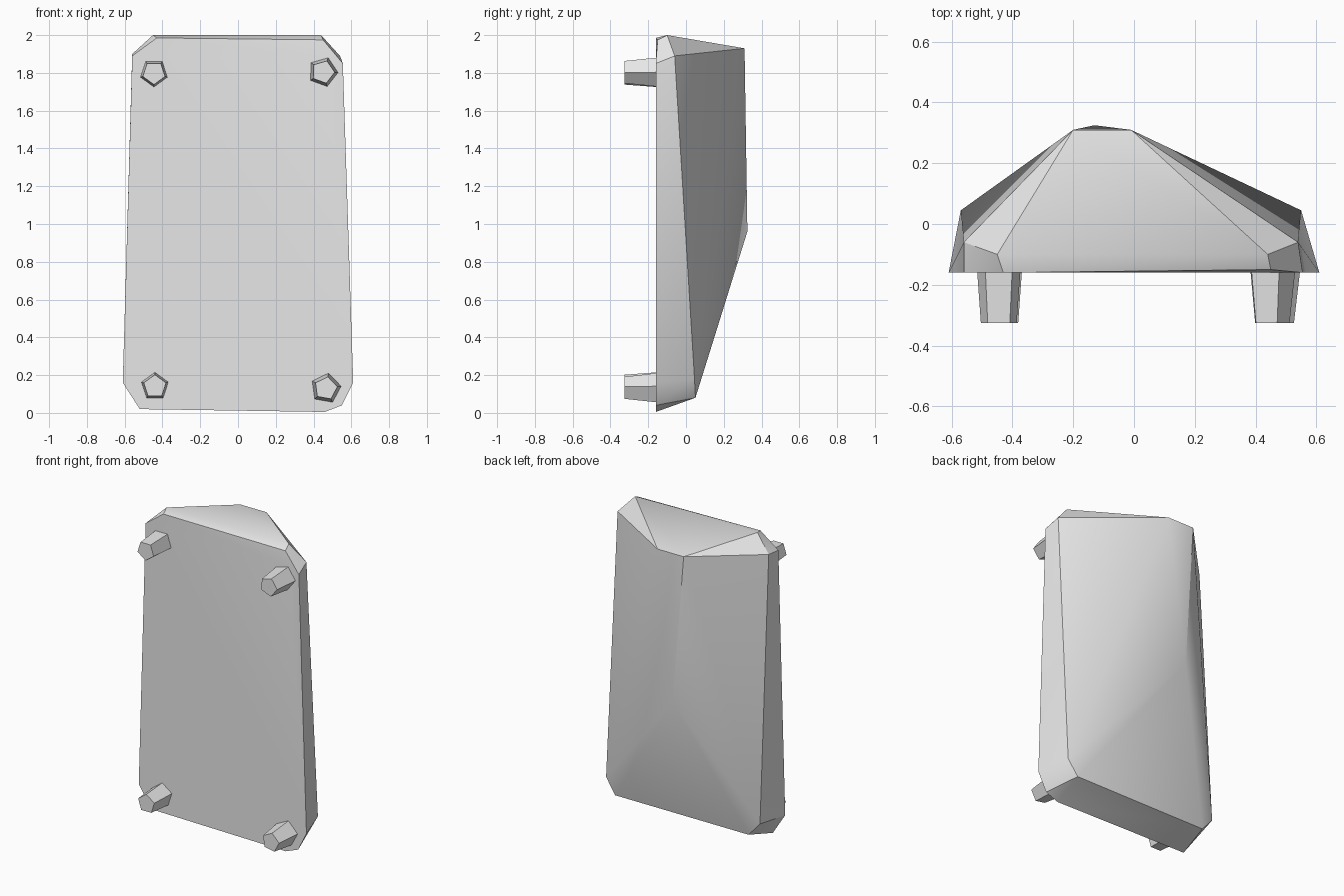
import bpy
import bmesh
from math import radians, pi

cube = bpy.data.objects.get("Cube")
if cube:
    bpy.data.objects.remove(cube, do_unlink=True)

grey = bpy.data.materials.new("plain grey")
grey.use_nodes = True
grey.diffuse_color = (0.8, 0.8, 0.8, 1)
grey.node_tree.nodes["Principled BSDF"].inputs["Base Color"].default_value = (0.8, 0.8, 0.8, 1)


def finish(obj, angle):
    obj.data.materials.append(grey)
    bpy.ops.object.select_all(action='DESELECT')
    obj.select_set(True)
    bpy.context.view_layer.objects.active = obj
    bpy.ops.object.shade_smooth_by_angle(angle=radians(angle))


# Faceted slab: the hull of a flat front outline, a bevelled rim and a back ridge
FRONT_Y = -0.16
front_outline = [(-0.61, 0.16), (-0.52, 0.02), (0.46, 0.005), (0.55, 0.04),
                 (0.61, 0.16), (0.555, 1.85), (0.48, 1.875), (-0.43, 1.985),
                 (-0.56, 1.89)]
top_rim = [(-0.45, -0.10, 2.0), (0.44, -0.10, 2.0),
           (-0.56, -0.06, 1.90), (0.54, -0.06, 1.89), (0.45, -0.15, 1.975)]
bottom_rim = [(-0.57, 0.045, 0.17), (0.55, 0.045, 0.18),
              (-0.49, 0.05, 0.08), (0.48, 0.05, 0.08)]
back_ridge = [(-0.20, 0.31, 1.93), (-0.01, 0.31, 1.93), (-0.13, 0.325, 0.96)]

bm = bmesh.new()
for x, z in front_outline:
    bm.verts.new((x, FRONT_Y, z))
for point in top_rim + bottom_rim + back_ridge:
    bm.verts.new(point)
bmesh.ops.convex_hull(bm, input=bm.verts[:])
bmesh.ops.delete(bm, geom=[v for v in bm.verts if not v.link_faces], context='VERTS')
bmesh.ops.dissolve_limit(bm, angle_limit=radians(1), verts=bm.verts[:], edges=bm.edges[:])
bmesh.ops.recalc_face_normals(bm, faces=bm.faces[:])
mesh = bpy.data.meshes.new("slab")
bm.to_mesh(mesh)
bm.free()
slab = bpy.data.objects.new("slab", mesh)
bpy.context.collection.objects.link(slab)
finish(slab, 30)

# Four tapered pegs on the front: name, x, z, base radius, tip radius, roll
pegs = [("upper_right_peg", -0.445, 1.80, 0.076, 0.062, 36),
        ("upper_left_peg", 0.45, 1.805, 0.082, 0.062, 20),
        ("lower_right_peg", -0.44, 0.14, 0.076, 0.062, 0),
        ("lower_left_peg", 0.465, 0.13, 0.084, 0.062, 10)]
for name, x, z, base, tip, roll in pegs:
    bpy.ops.mesh.primitive_cone_add(vertices=5, radius1=base, radius2=tip, depth=0.185,
                                    location=(x, -0.2325, z),
                                    rotation=(pi / 2, radians(roll), 0))
    peg = bpy.context.object
    peg.name = name
    finish(peg, 30)
